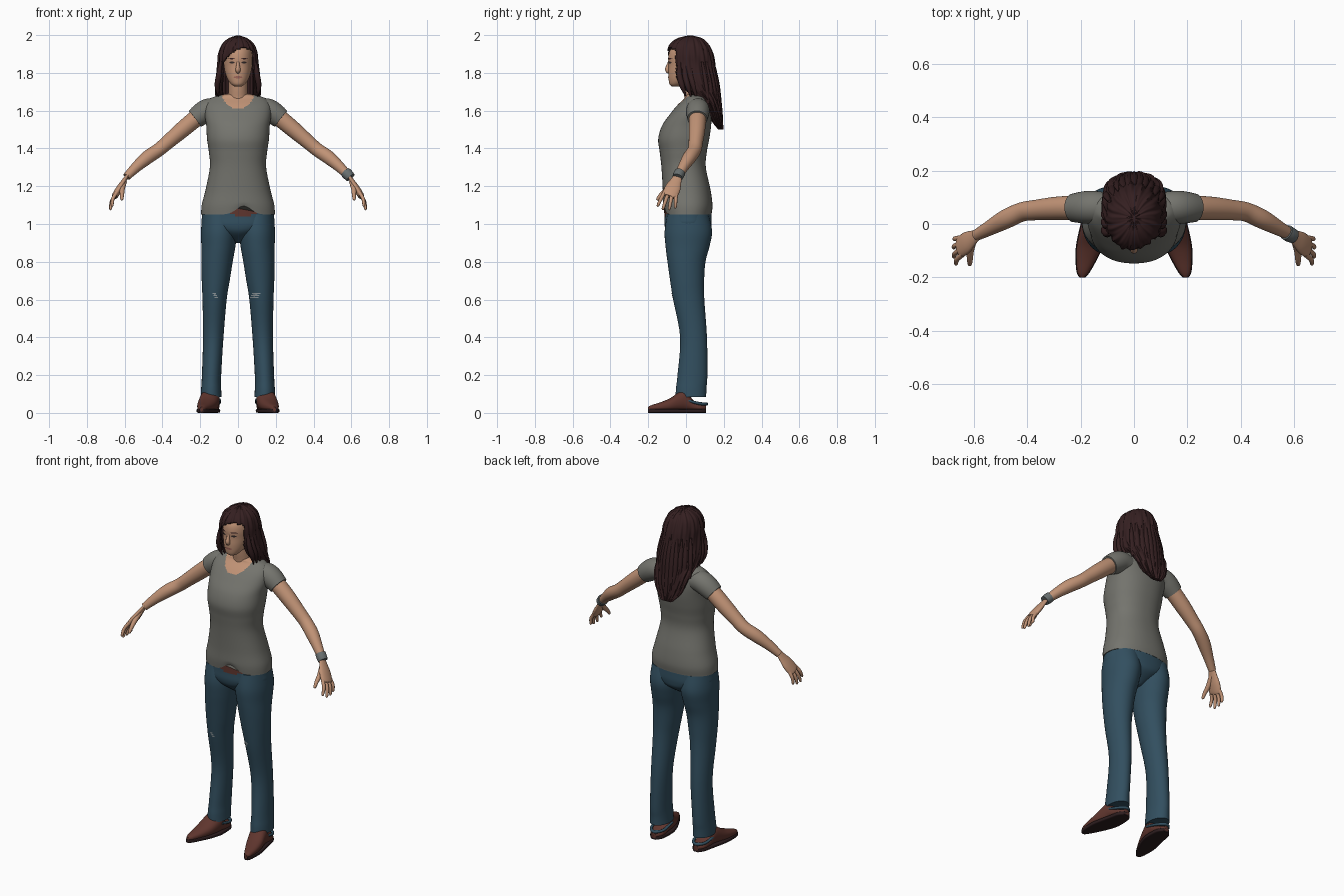
import bpy
import math
import random
from mathutils import Vector
from mathutils.bvhtree import BVHTree

random.seed(4)
cube = bpy.data.objects.get("Cube")
if cube:
    bpy.data.objects.remove(cube, do_unlink=True)


def material(name, *rgb):
    mat = bpy.data.materials.new(name)
    mat.use_nodes = True
    mat.diffuse_color = (*rgb, 1)
    mat.node_tree.nodes["Principled BSDF"].inputs["Base Color"].default_value = (*rgb, 1)
    return mat


SKIN = material("skin", .53, .29, .18)
SHIRT = material("grey cotton", .175, .175, .155)
DENIM = material("blue denim", .032, .078, .115)
HAIR = material("dark brown hair", .035, .014, .015)
LEATHER = material("brown leather", .115, .036, .027)
SOLE = material("dark sole", .025, .012, .013)
LIPS = material("lips", .34, .13, .1)
EYES = material("dark eyes", .035, .025, .025)
METAL = material("grey metal", .14, .16, .16)
FRAY = material("frayed denim", .3, .34, .36)


def make_object(name, verts, faces, mats, mirror=False, angle=50):
    mesh = bpy.data.meshes.new(name)
    mesh.from_pydata(verts, [], faces)
    obj = bpy.data.objects.new(name, mesh)
    bpy.context.collection.objects.link(obj)
    for mat in mats:
        mesh.materials.append(mat)
    bpy.ops.object.select_all(action="DESELECT")
    obj.select_set(True)
    bpy.context.view_layer.objects.active = obj
    bpy.ops.object.shade_smooth_by_angle(angle=math.radians(angle))
    if mirror:
        obj.modifiers.new("Mirror", "MIRROR").use_clip = False
    return obj


def spline(rows, steps):
    """Catmull-Rom resampling of rows of numbers."""
    rows = [Vector(r) for r in rows]
    out = []
    for i in range(len(rows) - 1):
        a, b, c, d = (rows[min(max(i + k, 0), len(rows) - 1)] for k in (-1, 0, 1, 2))
        for s in range(steps):
            t = s / steps
            out.append(b + (c - a) * (t / 2) + (a * 2 - b * 5 + c * 4 - d) * (t * t / 2)
                       + (b * 3 - a - c * 3 + d) * (t ** 3 / 2))
    return out + [rows[-1]]


def skin_rings(name, rings, mats, power=2, sides=32, warp=None, rule=None, **options):
    """Loft rings given as centre, u axis, v axis; rule picks a face's material or -1 to drop it."""
    verts = []
    for centre, u, v in rings:
        for k in range(sides):
            a = math.tau * k / sides
            c, s = math.cos(a), math.sin(a)
            p = (centre + u * math.copysign(abs(c) ** (2 / power), c)
                 + v * math.copysign(abs(s) ** (2 / power), s))
            verts.append(warp(p, a) if warp else p)
    faces = [(i * sides + k, i * sides + (k + 1) % sides,
              (i + 1) * sides + (k + 1) % sides, (i + 1) * sides + k)
             for i in range(len(rings) - 1) for k in range(sides)]
    faces += [tuple(range(sides))[::-1], tuple(range(len(verts) - sides, len(verts)))]
    slots = [0] * len(faces)
    if rule:
        slots = [rule(sum((verts[i] for i in f), Vector()) / len(f)) for f in faces]
        faces = [f for f, m in zip(faces, slots) if m >= 0]
        slots = [m for m in slots if m >= 0]
    obj = make_object(name, verts, faces, mats, **options)
    for poly, slot in zip(obj.data.polygons, slots):
        poly.material_index = slot
    return obj


def stack(name, rows, mats, steps=5, **options):
    """Horizontal sections: height, centre x, half width, front y, back y."""
    rings = [(Vector((x, (f + b) / 2, z)), Vector((w, 0, 0)), Vector((0, (b - f) / 2, 0)))
             for z, x, w, f, b in spline(rows, steps)]
    return skin_rings(name, rings, mats, **options)


def tube(name, points, mats, flat=1, wide=(0, 1, 0), steps=4, **options):
    """Swept tube through points: x, y, z, radius."""
    pts = spline(points, steps)
    rings = []
    for i, p in enumerate(pts):
        t = (pts[min(i + 1, len(pts) - 1)] - pts[max(i - 1, 0)]).to_3d().normalized()
        u = Vector(wide)
        u = (u - t * u.dot(t)).normalized()
        rings.append((p.to_3d(), u * p[3], t.cross(u) * (p[3] * flat)))
    return skin_rings(name, rings, mats, **options)


def decal(name, target, x, z, w, h, mat, flip=1, power=2):
    """Thin painted patch laid on the front of a target."""
    tree = BVHTree.FromPolygons([v.co for v in target.data.vertices],
                                [p.vertices for p in target.data.polygons])
    verts, n = [], 16
    for r in (0, .5, 1):
        for k in range(n if r else 1):
            a = math.tau * k / n
            px, pz = x + w * r * math.cos(a), z + h * r * math.sin(a)
            hit = tree.ray_cast(Vector((px, -1, pz)), Vector((0, 1, 0)))[0]
            verts.append((px * flip, (hit.y if hit else -.08) - .0025, pz))
    faces = [(0, 1 + k, 1 + (k + 1) % n) for k in range(n)]
    faces += [(1 + k, 1 + n + k, 1 + n + (k + 1) % n, 1 + (k + 1) % n) for k in range(n)]
    if flip < 0:
        faces = [f[::-1] for f in faces]
    return make_object(name, verts, faces, [mat])


# Shirt body: scooped neck, hem lifted at the front
def hem_warp(p, a):
    if p.z < 1.12 and p.y < 0:
        p.z += .045 * math.exp(-((p.x - .03) / .055) ** 2) * (1.12 - p.z) / .07
    return p


def neckline(c):
    scoop = c.y < .06 and (c.x / .086) ** 2 + ((c.z - 1.7) / .09) ** 2 < 1
    return 1 if scoop or c.z > 1.684 else 0


stack("shirt", [
    (1.05, 0, .195, -.117, .135), (1.1, 0, .192, -.122, .14), (1.18, 0, .172, -.123, .13),
    (1.3, 0, .149, -.13, .105), (1.38, 0, .154, -.139, .11), (1.45, 0, .164, -.147, .123),
    (1.52, 0, .168, -.127, .133), (1.58, 0, .176, -.086, .134), (1.63, 0, .172, -.045, .127),
    (1.665, 0, .145, -.008, .112), (1.68, 0, .1, .0, .1), (1.69, 0, .05, .01, .085),
], [SHIRT, SKIN], steps=8, sides=128, power=2.25, warp=hem_warp, rule=neckline)

tube("sleeve", [(.1, .062, 1.605, .055), (.15, .063, 1.605, .061), (.19, .062, 1.585, .06),
                (.228, .06, 1.557, .053)], [SHIRT], mirror=True)

# Jeans: hips with a belt patch, and two legs
stack("jeans_hips", [
    (.9, 0, .02, -.03, .05), (.95, 0, .11, -.095, .12), (.99, 0, .186, -.113, .135),
    (1.04, 0, .191, -.113, .135), (1.1, 0, .186, -.113, .131),
], [DENIM, LEATHER], sides=96, power=2.2,
    rule=lambda c: int(c.y < 0 and c.z > 1.04 + 4 * (c.x - .03) ** 2 and abs(c.x - .03) < .09))
leg = stack("jeans_leg", [
    (.085, .142, .055, -.055, .107), (.13, .142, .053, -.053, .108), (.2, .14, .051, -.045, .113),
    (.4, .131, .054, -.031, .111), (.6, .124, .064, -.068, .097), (.7, .118, .074, -.084, .096),
    (.8, .111, .083, -.098, .103), (.88, .104, .09, -.108, .124), (.96, .1, .096, -.113, .138),
    (1.05, .098, .09, -.1, .12),
], [DENIM], sides=40, mirror=True)
for flip, x, w in ((1, .09, .024), (-1, .12, .01)):
    for dz in (-.009, .002, .012):
        decal("knee_rip", leg, x + dz / 2, .62 + dz, w, .004, FRAY, flip)

# Shoes: pointed upper, flat sole, strap round the heel
outline = [(-.2, .193, .008, .032), (-.18, .19, .022, .042), (-.13, .178, .038, .058),
           (-.08, .165, .049, .08), (-.03, .152, .052, .115), (.0, .147, .05, .12),
           (.04, .143, .045, .065), (.08, .141, .037, .045), (.107, .14, .016, .038)]


def shoe_part(name, mat, low, grow, height=None, power=2):
    rings = []
    for y, x, w, top in spline(outline, 4):
        half = ((height or top) - low) / 2
        rings.append((Vector((x, y, low + half)), Vector((w + grow, 0, 0)),
                      Vector((0, 0, half))))
    skin_rings(name, rings, [mat], power=power, mirror=True)


shoe_part("shoe_upper", LEATHER, .008, 0, power=2.3)
shoe_part("shoe_sole", SOLE, 0, .003, .022, power=5)
tube("heel_strap", [(.098, -.01, .07, .007), (.102, .07, .05, .008), (.14, .108, .047, .009),
                    (.179, .07, .05, .008), (.188, -.01, .07, .007)], [DENIM],
     wide=(0, 0, 1), sides=10, mirror=True)

# Arms and hands
tube("arm", [(.17, .062, 1.595, .044), (.23, .061, 1.553, .045), (.3, .058, 1.495, .043),
             (.37, .052, 1.435, .038), (.42, .045, 1.393, .036), (.48, .018, 1.352, .036),
             (.54, -.015, 1.3, .028), (.59, -.042, 1.25, .021)], [SKIN], mirror=True)
along = Vector((.42, -.24, -.87)).normalized()
across = Vector((0, -1, 0))
across = (across - along * across.dot(along)).normalized()
wrist, knuckles = Vector((.585, -.04, 1.258)), Vector((.648, -.085, 1.155))
palm = [(*wrist.lerp(knuckles, t), r)
        for t, r in ((0, .021), (.3, .03), (.65, .041), (1, .041), (1.1, .034))]
tube("palm", palm, [SKIN], flat=.42, wide=across, mirror=True)
for i, length in enumerate((.075, .092, .1, .088)):
    side = (i - 1.5) / 1.5
    base = knuckles + across * side * .031 - along * .008
    reach = (along + across * side * .2).normalized() * length
    curl = Vector((-.012, 0, -.004))
    finger = [(base, .0105), (base + reach * .5 - curl * .3, .0095),
              (base + reach * .92 + curl * .6, .0075), (base + reach + curl, .003)]
    tube("finger", [(*p, r) for p, r in finger], [SKIN], sides=12, mirror=True)
tube("thumb", [(.603, -.062, 1.225, .015), (.613, -.1, 1.185, .014), (.614, -.132, 1.155, .011),
               (.615, -.15, 1.132, .008), (.615, -.154, 1.126, .003)], [SKIN], sides=14, mirror=True)
tube("bracelet", [(.57, -.031, 1.273, .029), (.583, -.039, 1.26, .029), (.596, -.045, 1.246, .027)],
     [METAL])

# Neck, head and face
tube("neck", [(0, .05, 1.62, .062), (0, .045, 1.67, .054), (0, .035, 1.72, .05),
              (0, .03, 1.79, .05)], [SKIN])
head = stack("head", [
    (1.728, 0, .018, -.074, -.03), (1.74, 0, .036, -.087, -.01), (1.765, 0, .055, -.092, .04),
    (1.8, 0, .068, -.094, .085), (1.84, 0, .075, -.092, .11), (1.88, 0, .077, -.094, .12),
    (1.92, 0, .072, -.084, .115), (1.955, 0, .052, -.05, .09), (1.975, 0, .015, 0, .05),
], [SKIN], sides=48, power=2.1)
tube("nose", [(0, -.087, 1.865, .006), (0, -.094, 1.84, .009), (0, -.098, 1.819, .013),
              (0, -.092, 1.806, .011), (0, -.086, 1.802, .004)], [SKIN], wide=(1, 0, 0), sides=16)
for s in (-1, 1):
    decal("eye", head, s * .032, 1.855, .013, .0055, EYES)
    decal("brow", head, s * .034, 1.875, .018, .003, HAIR)
decal("mouth", head, 0, 1.777, .023, .006, LIPS)


# Hair: wavy shell open at the face, plus loose locks
def wave(p, a):
    amount = .003 * math.sin(a * 17 + p.z * 9) + .002 * math.sin(a * 29 - p.z * 25)
    return p + Vector((math.cos(a), math.sin(a), 0)) * amount


def face_opening(c):
    hairline = 1.932 - 6.5 * (c.x - .03) ** 2
    return -1 if c.z < hairline and abs(c.x) < .081 and c.y < .03 else 0


hair = stack("hair", [
    (1.5, 0, .035, .175, .195), (1.55, 0, .078, .135, .193), (1.6, 0, .098, .11, .188),
    (1.65, 0, .112, .07, .18), (1.7, 0, .118, -.015, .172), (1.75, 0, .118, -.065, .166),
    (1.8, 0, .112, -.09, .159), (1.85, 0, .106, -.102, .152), (1.9, 0, .102, -.102, .142),
    (1.95, 0, .084, -.085, .12), (1.982, 0, .048, -.045, .085), (1.997, 0, .008, .01, .035),
], [HAIR], steps=6, sides=128, warp=wave, rule=face_opening)
thick = hair.modifiers.new("Thickness", "SOLIDIFY")
thick.thickness = .006
for i in range(11):
    x = (i - 5) / 5
    end = 1.5 + .11 * x * x + random.uniform(0, .04)
    y = .175 - .06 * x * x
    tube("back_lock", [(x * .09, y - .03, 1.86, .008), (x * .1, y - .01, 1.75, .017),
                       (x * .098, y + .003, 1.64, .017), (x * .085, y + .012, end + .04, .013),
                       (x * .075, y + .015, end, .002)], [HAIR], flat=.7, wide=(1, 0, 0), sides=10)
for i in range(3):
    tube("side_lock", [(.09, -.035 + .03 * i, 1.86, .008), (.101, -.035 + .03 * i, 1.79, .015),
                       (.11, -.02 + .03 * i, 1.73, .014), (.103, .0 + .03 * i, 1.675 - .012 * i, .002)],
         [HAIR], sides=10, mirror=True)
